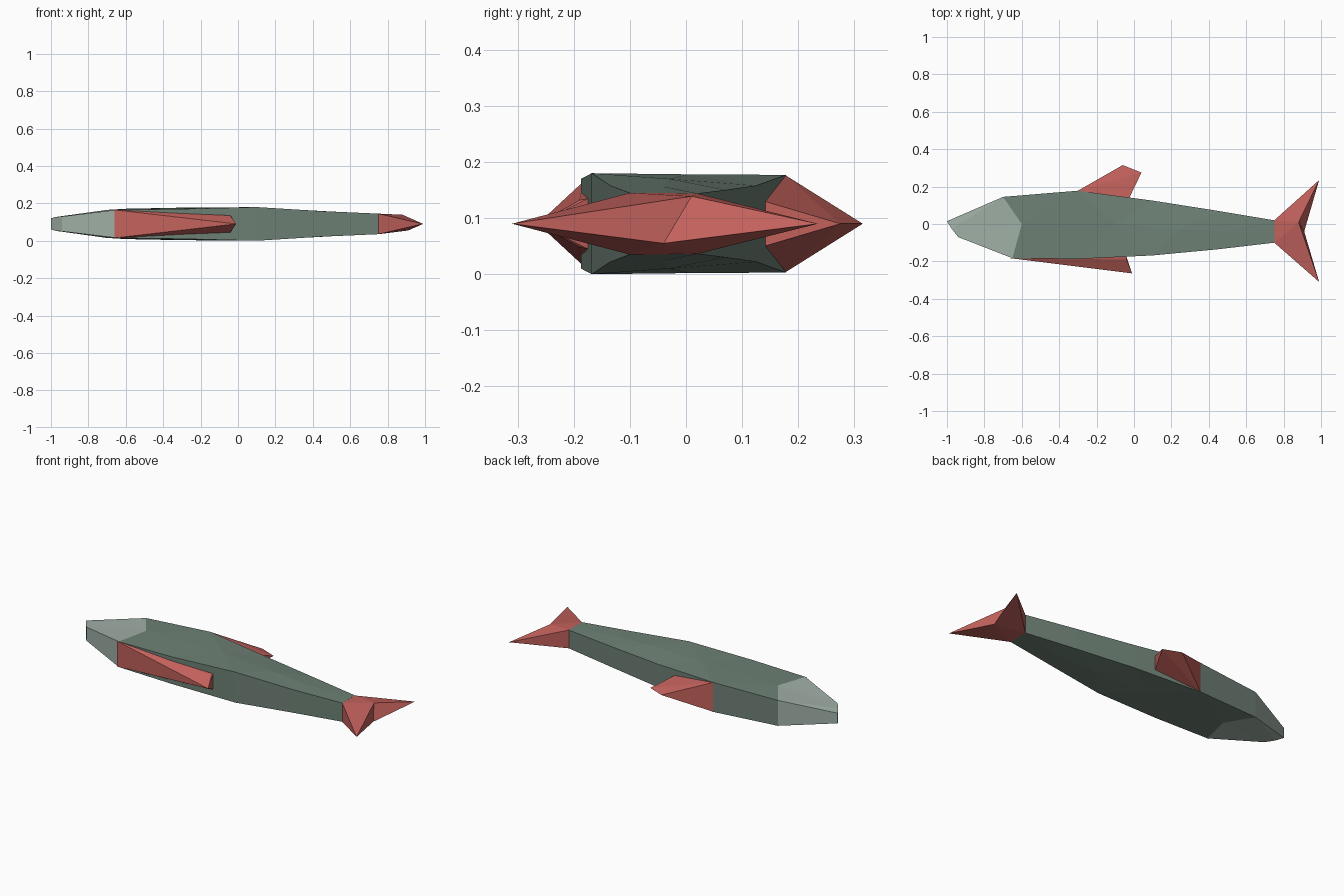
import bpy, bmesh

if "Cube" in bpy.data.objects:
    bpy.data.objects.remove(bpy.data.objects["Cube"])

MID = 0.09  # height of the fish's plane of symmetry (it lies on its side)

def material(name, rgb):
    m = bpy.data.materials.new(name)
    m.diffuse_color = (*rgb, 1)
    m.use_nodes = True
    m.node_tree.nodes["Principled BSDF"].inputs["Base Color"].default_value = m.diffuse_color
    return m

scale_green = material("grey green", (0.155, 0.22, 0.18))
head_green = material("pale green", (0.35, 0.43, 0.38))
fin_red = material("fin red", (0.55, 0.122, 0.108))

def finish(name, bm, mats):
    bmesh.ops.recalc_face_normals(bm, faces=bm.faces)
    me = bpy.data.meshes.new(name)
    bm.to_mesh(me)
    bm.free()
    for m in mats:
        me.materials.append(m)
    ob = bpy.data.objects.new(name, me)
    bpy.context.collection.objects.link(ob)
    return ob

# Body: rings of (belly edge, flank centre, back edge), each x, y, half thickness
rings = [
    [(-0.94, -0.07, 0.040), (-0.975, -0.025, 0.037), (-1.0, 0.015, 0.030)],
    [(-0.65, -0.183, 0.075), (-0.60, 0.0, 0.081), (-0.70, 0.145, 0.075)],
    [(-0.30, -0.187, 0.080), (-0.10, 0.005, 0.088), (-0.30, 0.178, 0.087)],
    [(0.10, -0.168, 0.090), (0.25, -0.03, 0.080), (0.10, 0.125, 0.068)],
    [(0.45, -0.135, 0.068), (0.50, -0.04, 0.066), (0.45, 0.07, 0.060)],
    [(0.75, -0.10, 0.055), (0.75, -0.04, 0.055), (0.75, 0.02, 0.054)],
]
bm = bmesh.new()
loops = []
for r in rings:
    top = [bm.verts.new((x, y, MID + h)) for x, y, h in r]
    low = [bm.verts.new((x, y, MID - h)) for x, y, h in reversed(r)]
    loops.append(top + low)
for i in range(len(loops) - 1):
    a, b = loops[i], loops[i + 1]
    for k in range(6):
        n = (k + 1) % 6
        f = bm.faces.new((a[k], a[n], b[n], b[k]))
        f.material_index = 1 if i == 0 else 0   # first span is the head
bm.faces.new(loops[0]).material_index = 1
bm.faces.new(loops[-1])
bmesh.ops.triangulate(bm, faces=[f for f in bm.faces if len(f.verts) == 4])
finish("fish_body", bm, [scale_green, head_green])

# Side fins: wedges, thick at the root and thin at the tip
def fin(name, pts):
    bm = bmesh.new()
    for x, y, h in pts:
        for s in ((1, -1) if h else (1,)):
            bm.verts.new((x, y, MID + s * h))
    bmesh.ops.convex_hull(bm, input=bm.verts)
    finish(name, bm, [fin_red])

fin("back_fin", [(-0.30, 0.178, 0.086), (-0.025, 0.14, 0.04),
                 (-0.06, 0.315, 0), (0.04, 0.275, 0)])
fin("belly_fin", [(-0.66, -0.183, 0.075), (-0.04, -0.175, 0.045),
                  (-0.04, -0.19, 0.042), (-0.01, -0.264, 0)])

# Forked tail: root edge on the body, two tips and a notch
bm = bmesh.new()
v = [bm.verts.new(p) for p in (
    (0.75, 0.02, 0.144), (0.75, -0.10, 0.145), (0.75, 0.02, 0.036), (0.75, -0.10, 0.035),
    (0.88, 0.01, 0.139), (0.91, -0.04, 0.055), (0.99, 0.235, 0.09), (0.99, -0.31, 0.09))]
for f in ((0, 6, 4), (0, 4, 1), (1, 4, 7), (2, 6, 5), (2, 5, 3), (3, 5, 7),
          (0, 2, 6), (1, 3, 7), (4, 6, 5), (4, 5, 7), (0, 1, 3, 2)):
    bm.faces.new([v[i] for i in f])
finish("tail_fin", bm, [fin_red])
